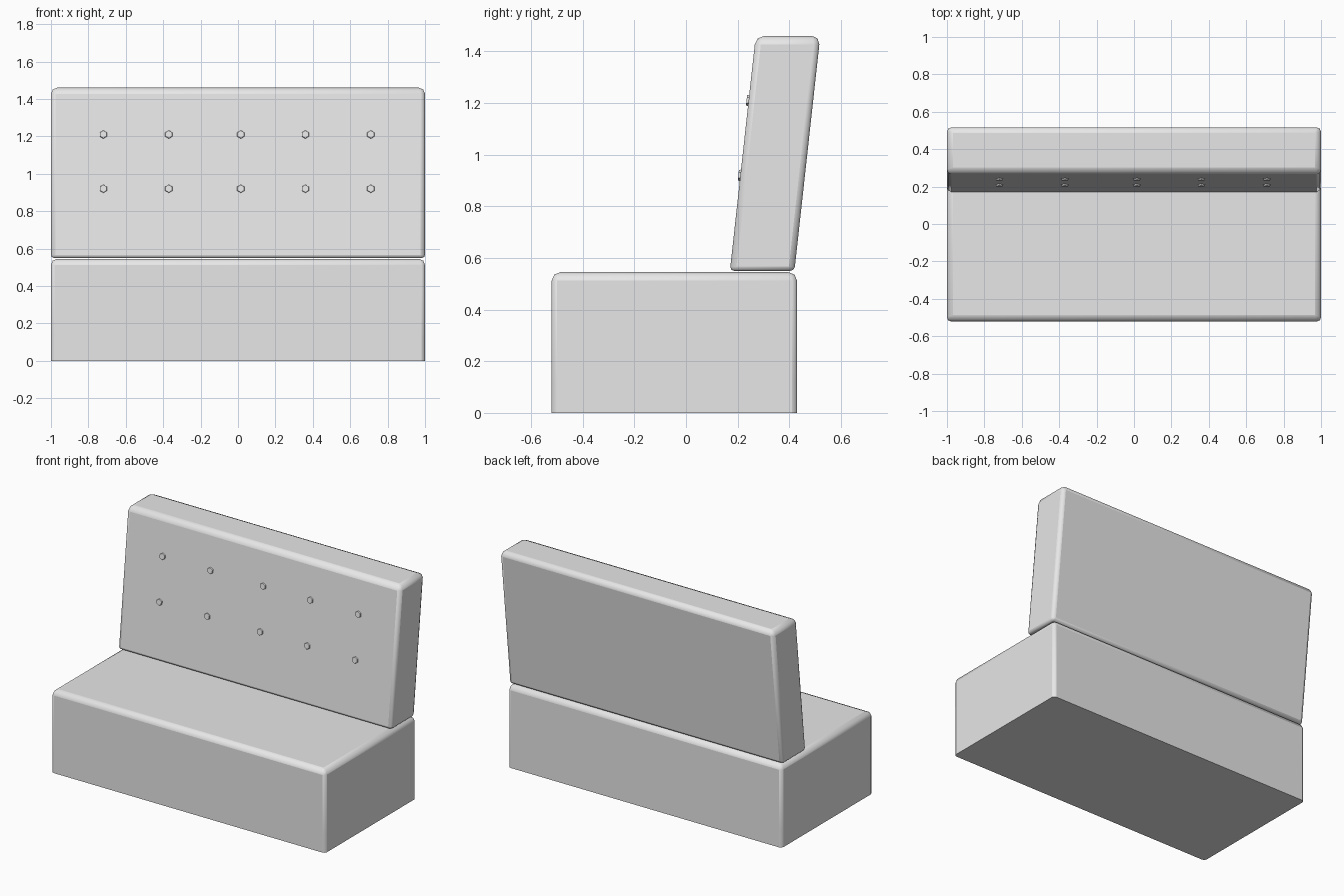
import bpy, bmesh, math
from mathutils import Matrix

cube = bpy.data.objects.get("Cube")
if cube:
    bpy.data.objects.remove(cube, do_unlink=True)

GREY = (0.8, 0.8, 0.8, 1)
fabric = bpy.data.materials.new("grey_upholstery")
fabric.use_nodes = True
fabric.diffuse_color = GREY
fabric.node_tree.nodes["Principled BSDF"].inputs["Base Color"].default_value = GREY

LEAN = 0.1 / 0.91          # backward slope of the backrest
BACK_Y, BACK_Z = 0.17, 0.55


def finish(name, bm):
    mesh = bpy.data.meshes.new(name)
    bm.to_mesh(mesh)
    bm.free()
    mesh.materials.append(fabric)
    obj = bpy.data.objects.new(name, mesh)
    bpy.context.collection.objects.link(obj)
    bpy.ops.object.select_all(action='DESELECT')
    obj.select_set(True)
    bpy.context.view_layer.objects.active = obj
    bpy.ops.object.shade_smooth_by_angle(angle=math.radians(30))
    return obj


def cushion(name, y0, y1, z0, z1, weight, lean=0.0):
    """Box with edges bevelled by a per-edge weight, optionally sheared backwards."""
    bm = bmesh.new()
    bmesh.ops.create_cube(bm, size=1)
    for v in bm.verts:
        v.co.x *= 2
        v.co.y = y0 if v.co.y < 0 else y1
        v.co.z = z0 if v.co.z < 0 else z1
    layer = bm.edges.layers.float.new("bevel_weight_edge")
    for e in bm.edges:
        a, b = (v.co for v in e.verts)
        vertical = abs(a.z - b.z) > 0.01
        e[layer] = weight["side"] if vertical else weight["top" if a.z > (z0 + z1) / 2 else "bottom"]
    for v in bm.verts:
        v.co.y += (v.co.z - z0) * lean
    obj = finish(name, bm)
    bevel = obj.modifiers.new("soft_edges", 'BEVEL')
    bevel.limit_method = 'WEIGHT'
    bevel.width = 0.033
    bevel.segments = 2
    return obj


# Plinth, seat block and leaning backrest
cushion("plinth", -0.52, 0.43, 0, 0.12, {"side": 0.6, "top": 0, "bottom": 0})
cushion("seat", -0.52, 0.43, 0.12, 0.545, {"side": 0.6, "top": 1, "bottom": 0})
cushion("backrest", BACK_Y, BACK_Y + 0.25, BACK_Z, 1.46,
        {"side": 0.7, "top": 1, "bottom": 0.5}, LEAN)

# Two rows of hexagonal tufting buttons lying on the backrest face
for row, z in (("lower", 0.92), ("upper", 1.21)):
    for i, x in enumerate((-0.72, -0.37, 0.015, 0.36, 0.71)):
        bm = bmesh.new()
        bmesh.ops.create_cone(bm, cap_ends=True, segments=6, radius1=0.024,
                              radius2=0.02, depth=0.016,
                              matrix=Matrix.Rotation(math.pi / 2, 4, 'Z') @ Matrix.Rotation(0, 4, 'X'))
        obj = finish(f"{row}_button_{i + 1}", bm)
        obj.location = (x, BACK_Y + (z - BACK_Z) * LEAN, z)
        obj.rotation_euler = (math.pi / 2 - math.atan(LEAN), 0, math.radians(0))
        obj.rotation_euler.rotate_axis('Z', math.pi / 2)
